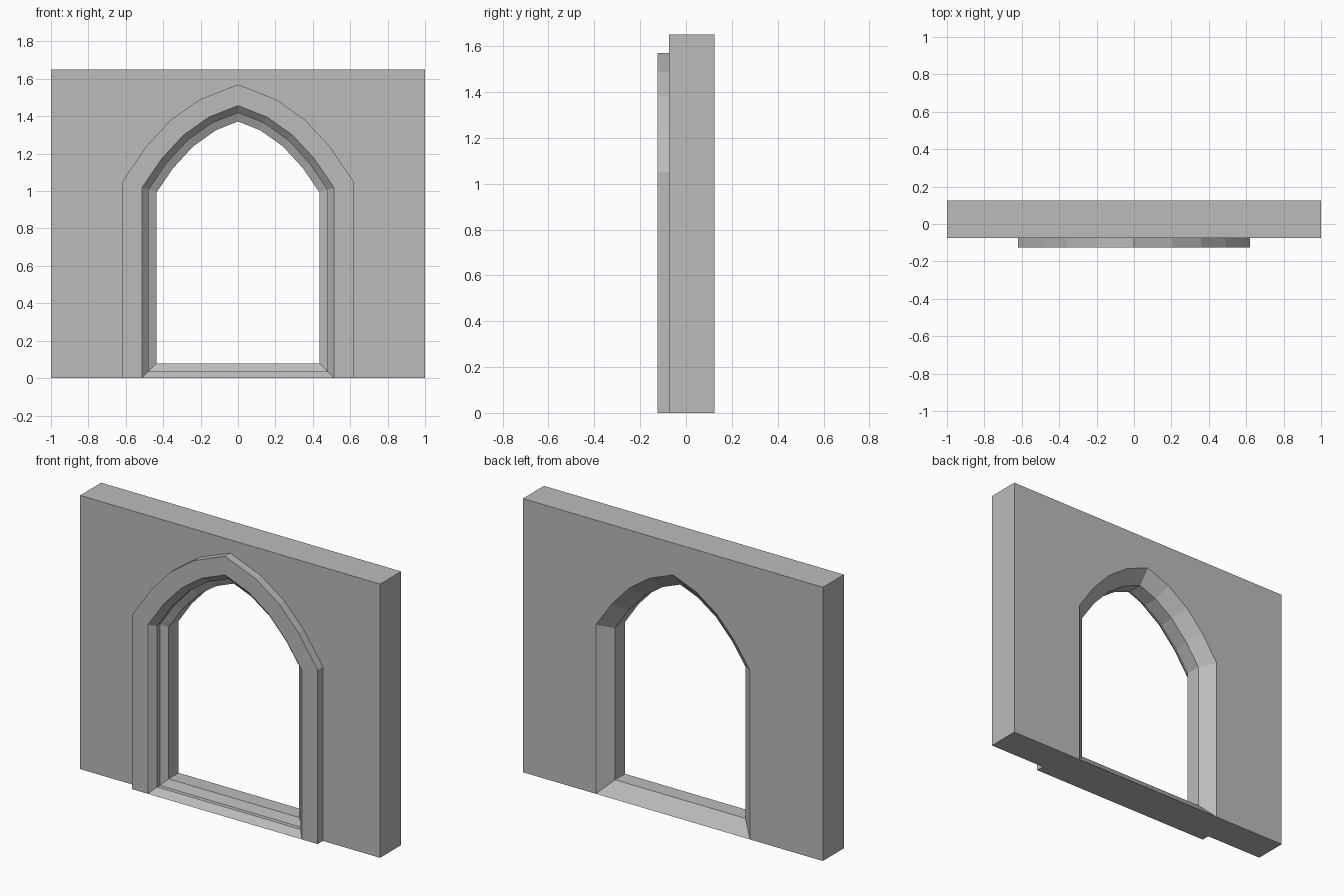
import bpy, bmesh
from mathutils import Vector

cube = bpy.data.objects.get("Cube")
if cube:
    bpy.data.objects.remove(cube, do_unlink=True)

stone = bpy.data.materials.new("grey_stone")
stone.use_nodes = True
grey = (0.5, 0.5, 0.5, 1)
stone.diffuse_color = grey
stone.node_tree.nodes["Principled BSDF"].inputs["Base Color"].default_value = grey

FRONT, WALL_FRONT, BACK = -0.125, -0.075, 0.125
HEIGHT = 1.65
# right half of the pointed opening, from the spring line to the apex
HALF = [(0.514, 1.018), (0.408, 1.173), (0.291, 1.3), (0.155, 1.396), (0, 1.457)]


def arch(inset, base=0.0):
    """Opening outline as (x, z) points, mitred inwards by inset."""
    pts = [Vector((HALF[0][0], 0))] + [Vector(p) for p in HALF]
    pts.append(Vector((-HALF[-2][0], HALF[-2][1])))
    right = [(pts[0].x - inset, base)]
    for a, b, c in zip(pts, pts[1:], pts[2:]):
        d1, d2 = (b - a).normalized(), (c - b).normalized()
        n1, n2 = Vector((-d1.y, d1.x)), Vector((-d2.y, d2.x))
        p = b + (n1 + n2) * inset / (1 + n1.dot(n2))
        right.append((p.x, p.y))
    return right + [(-x, z) for x, z in reversed(right[:-1])]


def finish(name, bm):
    bmesh.ops.recalc_face_normals(bm, faces=bm.faces[:])
    mesh = bpy.data.meshes.new(name)
    bm.to_mesh(mesh)
    bm.free()
    mesh.materials.append(stone)
    obj = bpy.data.objects.new(name, mesh)
    bpy.context.collection.objects.link(obj)
    return obj


def loft(name, sections, closed=False):
    """Bridge matching (y, outline) sections; cap the ends or close the ring."""
    bm = bmesh.new()
    rings = [[bm.verts.new((x, y, z)) for x, z in pts] for y, pts in sections]
    pairs = list(zip(rings, rings[1:]))
    if closed:
        pairs.append((rings[-1], rings[0]))
    else:
        bm.faces.new(rings[0])
        bm.faces.new(rings[-1])
    for r, s in pairs:
        for i in range(len(r)):
            j = (i + 1) % len(r)
            bm.faces.new((r[i], r[j], s[j], s[i]))
    return finish(name, bm)


# wall slab with the arched notch
wall = arch(0) + [(-1, 0), (-1, HEIGHT), (1, HEIGHT), (1, 0)]
loft("wall", [(WALL_FRONT, wall), (BACK, wall)])

# raised band around the front of the opening
band = arch(-0.105) + arch(0)[::-1]
loft("arch_surround", [(FRONT, band), (WALL_FRONT, band)])

# stepped jambs, arch soffit and sill: (depth, inset)
steps = [(FRONT, 0), (-0.087, 0.036), (-0.062, 0.036),
         (-0.04, 0.079), (0.055, 0.079), (BACK, 0)]
loft("jambs_and_sill", [(y, arch(d, d)) for y, d in steps], closed=True)
